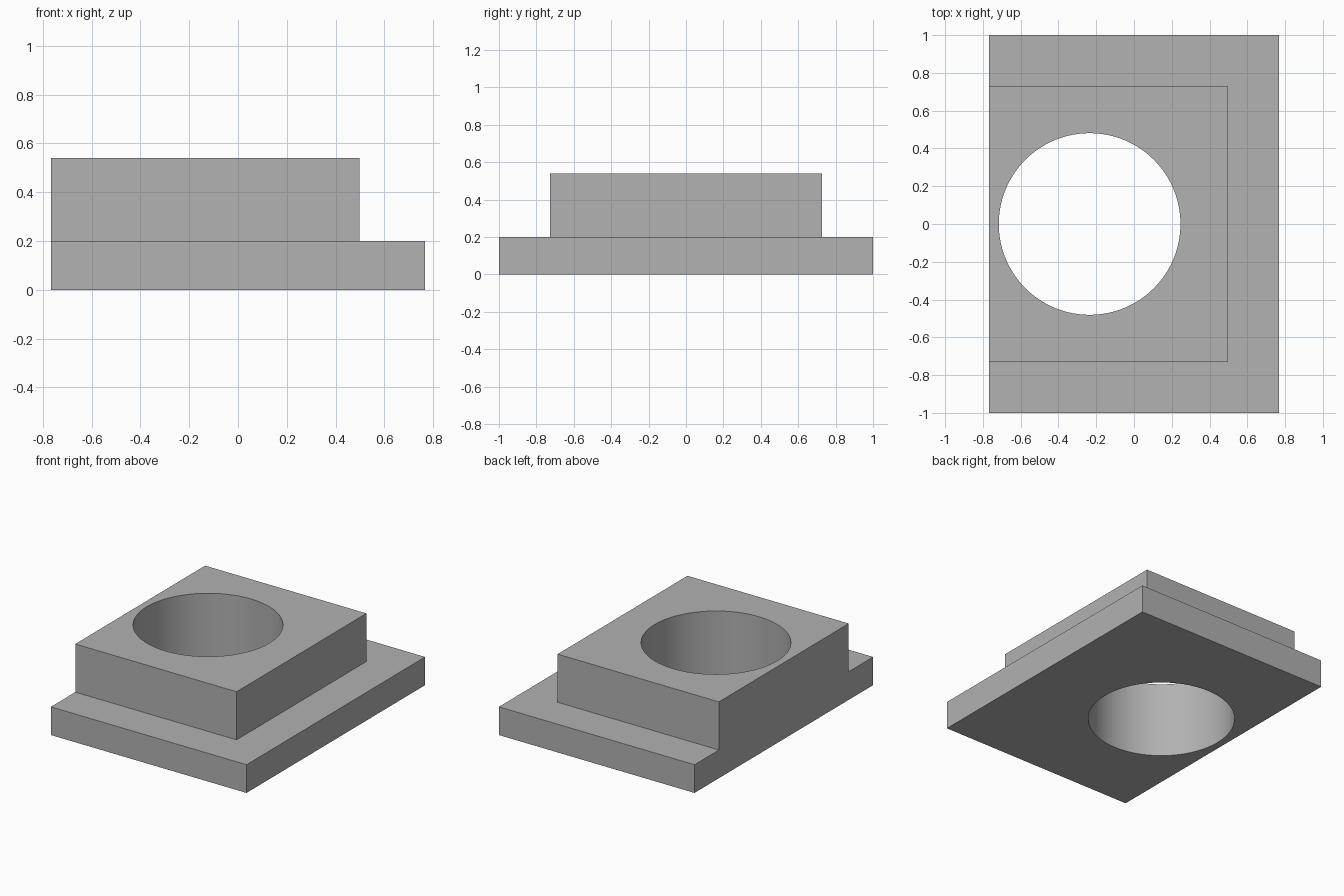
import bpy

default = bpy.data.objects.get("Cube")
if default:
    bpy.data.objects.remove(default, do_unlink=True)

# Main dimensions
HALF_X, HALF_Y = 0.767, 1.0
BASE_TOP, BLOCK_TOP = 0.2, 0.541
BLOCK_RIGHT, BLOCK_HALF_Y = 0.498, 0.727
HOLE_X, HOLE_RADIUS = -0.235, 0.481

grey = bpy.data.materials.new("plain grey")
grey.use_nodes = True
colour = (0.445, 0.445, 0.445, 1)
grey.diffuse_color = colour
grey.node_tree.nodes["Principled BSDF"].inputs["Base Color"].default_value = colour


def box(name, low, high):
    centre = [(a + b) / 2 for a, b in zip(low, high)]
    bpy.ops.mesh.primitive_cube_add(size=1, location=centre)
    obj = bpy.context.object
    obj.name = name
    obj.scale = [b - a for a, b in zip(low, high)]
    bpy.ops.object.transform_apply(location=True, scale=True)
    obj.data.materials.append(grey)
    return obj


def combine(target, tool, operation):
    mod = target.modifiers.new(operation.title(), "BOOLEAN")
    mod.operation, mod.solver, mod.object = operation, "EXACT", tool
    bpy.context.view_layer.objects.active = target
    bpy.ops.object.modifier_apply(modifier=mod.name)
    bpy.data.objects.remove(tool, do_unlink=True)


# Base plate with the raised block flush to one side
body = box("stepped_block", (-HALF_X, -HALF_Y, 0), (HALF_X, HALF_Y, BASE_TOP))
block = box("raised_block", (-HALF_X, -BLOCK_HALF_Y, 0),
            (BLOCK_RIGHT, BLOCK_HALF_Y, BLOCK_TOP))
combine(body, block, "UNION")

# Round through hole
bpy.ops.mesh.primitive_cylinder_add(vertices=96, radius=HOLE_RADIUS, depth=2,
                                    location=(HOLE_X, 0, 0.3))
cutter = bpy.context.object
cutter.name = "hole_cutter"
cutter.data.materials.append(grey)
combine(body, cutter, "DIFFERENCE")

# Merge coplanar faces, then smooth only the bore
clean = body.modifiers.new("Clean", "DECIMATE")
clean.decimate_type = "DISSOLVE"
clean.angle_limit = 0.01
bpy.ops.object.modifier_apply(modifier=clean.name)
body.select_set(True)
bpy.ops.object.shade_smooth_by_angle()
